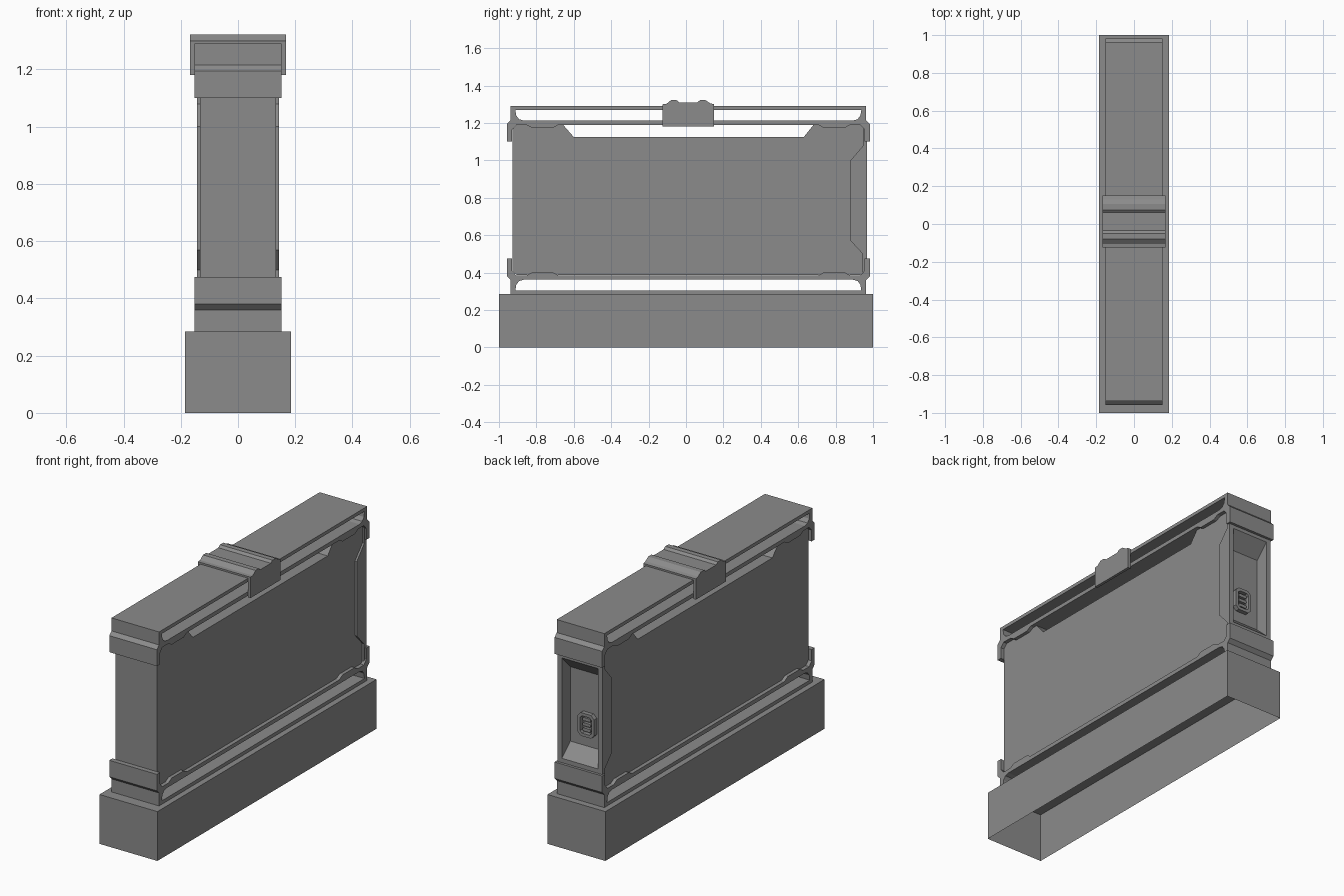
import bpy, bmesh
from mathutils import Vector

if "Cube" in bpy.data.objects:
    bpy.data.objects.remove(bpy.data.objects["Cube"])

grey = bpy.data.materials.new("grey")
grey.diffuse_color = (0.26, 0.26, 0.26, 1)
grey.use_nodes = True
grey.node_tree.nodes["Principled BSDF"].inputs["Base Color"].default_value = grey.diffuse_color


def finish(name, bm):
    mesh = bpy.data.meshes.new(name)
    bm.to_mesh(mesh)
    bm.free()
    mesh.materials.append(grey)
    obj = bpy.data.objects.new(name, mesh)
    bpy.context.collection.objects.link(obj)
    return obj


def extrude(name, loops, a, b, axis="x"):
    """Extrude flat outlines (first is the outside, others are holes) from a to b."""
    bm = bmesh.new()
    for loop in loops:
        vs = [bm.verts.new((a, p, q) if axis == "x" else (p, a, q)) for p, q in loop]
        for i, v in enumerate(vs):
            bm.edges.new((vs[i - 1], v))
    bmesh.ops.triangle_fill(bm, edges=bm.edges[:], use_beauty=True, use_dissolve=False)
    res = bmesh.ops.extrude_face_region(bm, geom=bm.faces[:])
    shift = Vector((b - a, 0, 0) if axis == "x" else (0, b - a, 0))
    bmesh.ops.translate(bm, vec=shift,
                        verts=[g for g in res["geom"] if isinstance(g, bmesh.types.BMVert)])
    bmesh.ops.recalc_face_normals(bm, faces=bm.faces[:])
    return finish(name, bm)


def symmetric(half, centre):
    """Mirror a half outline about a vertical centre line."""
    return ([(centre + u, z) for u, z in half]
            + [(centre - u, z) for u, z in reversed(half)])


def chamfered(w, h, c, z):
    """Rectangle outline with cut corners, centred on height z."""
    return symmetric([(w - c, z + h), (w, z + h - c), (w, z - h + c), (w - c, z - h)], 0)


# Base: plinth, open underneath
bm = bmesh.new()
bmesh.ops.create_cube(bm, size=1)
for v in bm.verts:
    v.co = (v.co.x * 0.37, v.co.y * 2, (v.co.z + 0.5) * 0.285)
bm.faces.ensure_lookup_table()
bmesh.ops.delete(bm, geom=[f for f in bm.faces if f.normal.z < -0.5], context="FACES_ONLY")
finish("base", bm)

# Upper and lower frames: same hollow section, flipped for the bottom
OUTER = [(0.95, 1.29), (0.95, 1.215), (0.97, 1.195), (0.97, 1.10), (0.942, 1.10),
         (0.942, 1.165), (0.92, 1.19), (0.865, 1.19), (0.835, 1.173), (0.725, 1.173),
         (0.695, 1.19)]
HOLE = [(0.925, 1.27), (0.92, 1.24), (0.905, 1.22), (0.88, 1.213)]
MID = 1.575
for name, flip in (("upper_frame", False), ("lower_frame", True)):
    loops = [symmetric(OUTER, 0.0125), symmetric(HOLE, 0.0125)]
    if flip:
        loops = [[(y, MID - z) for y, z in loop] for loop in loops]
    extrude(name, loops, -0.152, 0.152)

# Main body: notched top edge and a sloped recess in the back end
body = [(-0.928, 0.41), (-0.905, 0.387), (0.945, 0.387), (0.967, 0.41),
        (0.967, 0.50), (0.89, 0.57), (0.89, 1.0), (0.967, 1.08),
        (0.967, 1.165), (0.945, 1.188), (0.68, 1.188), (0.63, 1.125),
        (-0.60, 1.125), (-0.655, 1.188), (-0.905, 1.188), (-0.928, 1.165)]
extrude("body", [body], -0.132, 0.132)

# Side trims: raised cheeks either side of the recess
trim = [(0.88, 0.57), (0.945, 0.50), (0.945, 0.40), (0.968, 0.40),
        (0.968, 1.17), (0.948, 1.17), (0.948, 1.08), (0.88, 1.0)]
for name, s in (("left_trim", -1), ("right_trim", 1)):
    extrude(name, [trim], s * 0.116, s * 0.143)

# Socket: ring with cross bars on the recess floor
extrude("socket_ring", [chamfered(0.053, 0.067, 0.02, 0.70),
                        chamfered(0.036, 0.05, 0.012, 0.70)], 0.885, 0.915, "y")
for i in range(3):
    extrude("socket_bar", [chamfered(0.026, 0.009, 0.004, 0.67 + 0.03 * i)], 0.885, 0.907, "y")

# Clip: ridged saddle over the upper frame with hanging cheeks
ridge = [(-0.125, 1.285), (-0.125, 1.30), (-0.105, 1.302), (-0.08, 1.322), (-0.05, 1.322),
         (-0.035, 1.31), (0.06, 1.31), (0.075, 1.322), (0.105, 1.322), (0.13, 1.305),
         (0.15, 1.30), (0.15, 1.285)]
extrude("clip_top", [ridge], -0.168, 0.168)
for name, s in (("left_clip_cheek", -1), ("right_clip_cheek", 1)):
    cheek = extrude(name, [[(-0.125, 1.18), (0.15, 1.18), (0.15, 1.29), (-0.125, 1.29)]],
                    s * 0.152, s * 0.168)
